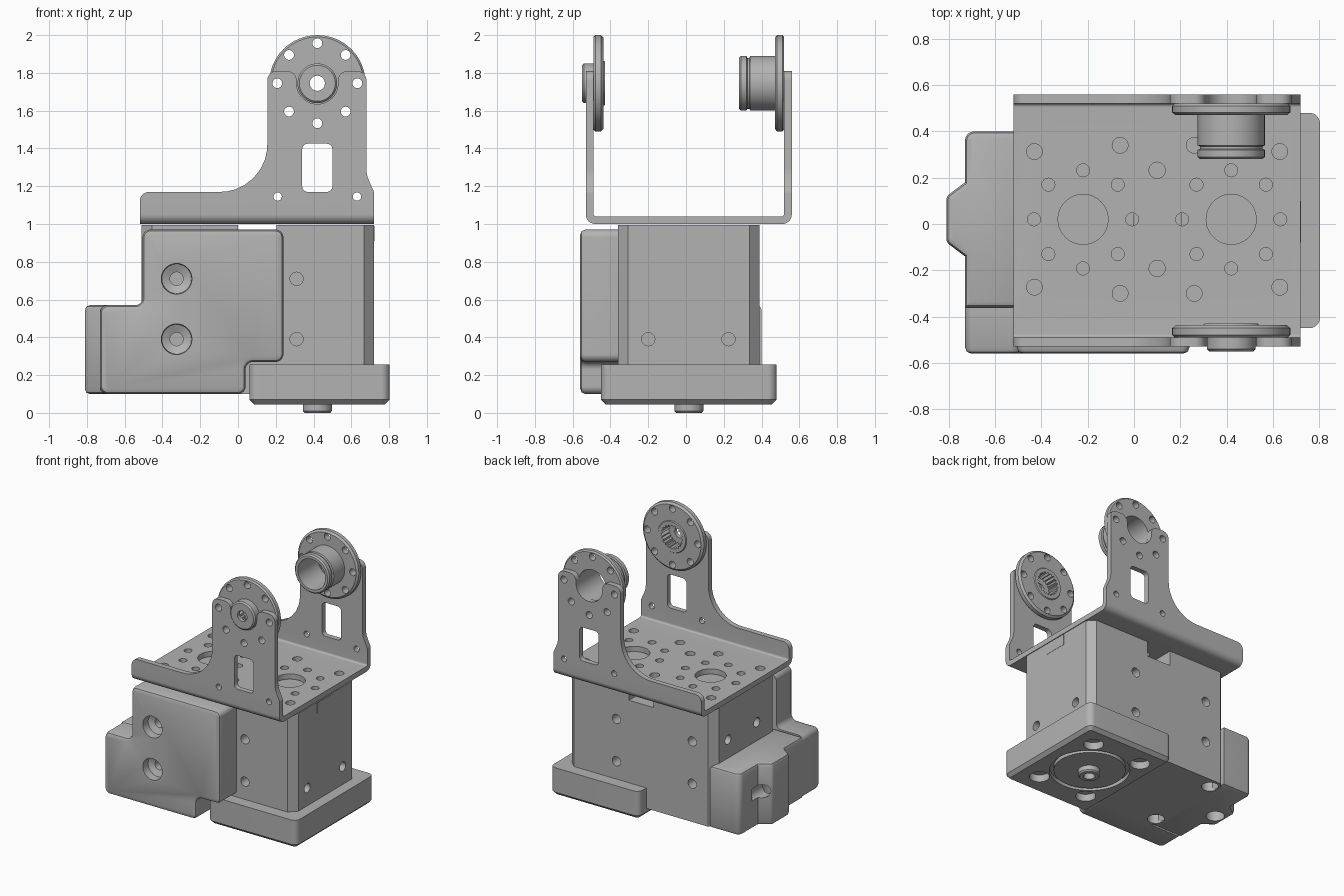
import bpy, bmesh, math
from mathutils import Vector

cube = bpy.data.objects.get("Cube")
if cube:
    bpy.data.objects.remove(cube)

grey = bpy.data.materials.new("mid grey")
grey.use_nodes = True
GREY = (0.45, 0.45, 0.45, 1)
grey.diffuse_color = GREY
grey.node_tree.nodes["Principled BSDF"].inputs["Base Color"].default_value = GREY
parts = []


def place(u, v, w, axis):
    return {"X": (w, u, v), "Y": (u, w, v), "Z": (u, v, w)}[axis]


def rounded(corners):
    """Fillet a polygon given as (u, v, radius)."""
    out = []
    for i, (u, v, r) in enumerate(corners):
        p = Vector((u, v))
        if r == 0:
            out.append(p)
            continue
        a = (Vector(corners[i - 1][:2]) - p).normalized()
        b = (Vector(corners[(i + 1) % len(corners)][:2]) - p).normalized()
        half = a.angle(b) / 2
        centre = p + (a + b).normalized() * r / math.sin(half)
        start = p + a * r / math.tan(half) - centre
        end = p + b * r / math.tan(half) - centre
        n = max(3, round(start.angle(end) / 0.2))
        for k in range(n + 1):
            out.append(centre + start.lerp(end, k / n).normalized() * r)
    return out


def box_corners(u0, v0, u1, v1, r=0):
    return [(u0, v0, r), (u1, v0, r), (u1, v1, r), (u0, v1, r)]


def prism(bm, pts, axis, lo, hi, bevel_ends=(), bevel=0, segments=1):
    ends = {w: [bm.verts.new(place(p[0], p[1], w, axis)) for p in pts] for w in (lo, hi)}
    caps = {w: bm.faces.new(vs) for w, vs in ends.items()}
    n = len(pts)
    sides = [bm.faces.new((ends[lo][i], ends[lo][(i + 1) % n],
                           ends[hi][(i + 1) % n], ends[hi][i])) for i in range(n)]
    bmesh.ops.recalc_face_normals(bm, faces=sides + list(caps.values()))
    edges = [e for w in bevel_ends for e in caps[w].edges]
    if edges:
        bmesh.ops.bevel(bm, geom=edges, offset=bevel, segments=segments,
                        profile=0.5, affect="EDGES", clamp_overlap=True)


def lathe(bm, profile, axis, u, v, closed=False, n=48):
    """Turn a profile of (radius, height) about an axis through (u, v)."""
    rings = []
    for r, h in profile:
        angles = [2 * math.pi * k / n for k in range(n)]
        rings.append([bm.verts.new(place(u + r * math.cos(t), v + r * math.sin(t), h, axis))
                      for t in angles])
    pairs = list(zip(rings, rings[1:]))
    if closed:
        pairs.append((rings[-1], rings[0]))
    faces = [bm.faces.new((a[k], a[(k + 1) % n], b[(k + 1) % n], b[k]))
             for a, b in pairs for k in range(n)]
    if not closed:
        faces += [bm.faces.new(rings[0]), bm.faces.new(rings[-1])]
    bmesh.ops.recalc_face_normals(bm, faces=faces)


def hole(bm, axis, u, v, r, lo, hi, n=24):
    lathe(bm, [(r, lo), (r, hi)], axis, u, v, n=n)


def finish(bm, name):
    mesh = bpy.data.meshes.new(name)
    bm.to_mesh(mesh)
    bm.free()
    mesh.materials.append(grey)
    ob = bpy.data.objects.new(name, mesh)
    bpy.context.collection.objects.link(ob)
    parts.append(ob)
    return ob


def combine(ob, tool, operation="DIFFERENCE"):
    cutter = finish(tool, "cutter")
    parts.remove(cutter)
    cutter.hide_render = True
    mod = ob.modifiers.new("cut", "BOOLEAN")
    mod.operation, mod.object, mod.solver = operation, cutter, "EXACT"
    bpy.context.view_layer.objects.active = ob
    bpy.ops.object.modifier_apply(modifier=mod.name)
    bpy.data.objects.remove(cutter)


def ring(u, v, r, count=8):
    return [(u + r * math.cos(2 * math.pi * k / count),
             v + r * math.sin(2 * math.pi * k / count)) for k in range(count)]


HX, HZ = 0.42, 1.745   # horn axis
MX, MY = 0.1, 0.02     # middle of the motor body

# Bracket: bent channel trimmed by the side silhouette
bm = bmesh.new()
prism(bm, rounded([(-0.53, 1.0, 0.05), (0.56, 1.0, 0.05), (0.56, 2, 0), (0.52, 2, 0),
                   (0.52, 1.04, 0.015), (-0.49, 1.04, 0.015), (-0.49, 2, 0), (-0.53, 2, 0)]),
      "X", -0.52, 0.72)
bracket = finish(bm, "bracket")
bm = bmesh.new()
prism(bm, rounded([(-0.53, 0.9, 0), (0.73, 0.9, 0), (0.72, 1.17, 0.05), (0.68, 1.26, 0.15),
                   (0.68, 1.81, 0.05), (0.53, 1.81, 0.05), (0.53, 1.635, 0.109),
                   (0.31, 1.635, 0.109), (0.31, 1.81, 0.05), (0.155, 1.81, 0.05),
                   (0.155, 1.17, 0.25), (-0.518, 1.17, 0.05)]), "Y", -0.7, 0.7)
combine(bracket, bm, "INTERSECT")
bm = bmesh.new()
prism(bm, rounded(box_corners(0.34, 1.17, 0.5, 1.425, 0.03)), "Y", -0.7, 0.7)
for x in (0.21, 0.63):
    hole(bm, "Y", x, 1.145, 0.022, -0.7, 0.7)
for x, z in ring(HX, HZ, 0.212):
    if z < HZ + 0.05:
        hole(bm, "Y", x, z, 0.026, -0.7, 0.7)
combine(bracket, bm)
bm = bmesh.new()
for cx in (-0.22, HX):
    hole(bm, "Z", cx, MY, 0.108, 0.9, 1.1, 48)
    for x, y in ring(cx, MY, 0.212):
        hole(bm, "Z", x, y, 0.028, 0.9, 1.1)
for sy in (-1, 1):
    hole(bm, "Z", MX, MY + sy * 0.212, 0.035, 0.9, 1.1)
    for sx in (-1, 1):
        hole(bm, "Z", MX + sx * 0.16, MY + sy * 0.32, 0.034, 0.9, 1.1)
        hole(bm, "Z", MX + sx * 0.53, MY + sy * 0.293, 0.034, 0.9, 1.1)
combine(bracket, bm)

# Front horn: disc with a small hub and a splined socket
bm = bmesh.new()
lathe(bm, [(0.04, -0.55), (0.095, -0.55), (0.105, -0.54), (0.105, -0.49), (0.245, -0.49),
           (0.255, -0.48), (0.255, -0.45), (0.24, -0.437), (0.12, -0.437), (0.115, -0.43),
           (0.04, -0.43)], "Y", HX, HZ, closed=True, n=64)
front_horn = finish(bm, "front_horn")
bm = bmesh.new()
for x, z in ring(HX, HZ, 0.212):
    hole(bm, "Y", x, z, 0.026, -0.6, -0.3)
teeth = ring(HX, HZ, 0.092, 40)
inner = ring(HX, HZ, 0.078, 40)
prism(bm, [inner[k] if k % 2 else teeth[k] for k in range(40)], "Y", -0.52, -0.3)
combine(front_horn, bm)

# Rear horn: disc with a hollow bearing sleeve
bm = bmesh.new()
lathe(bm, [(0.115, 0.28), (0.135, 0.28), (0.145, 0.29), (0.145, 0.32), (0.135, 0.325),
           (0.135, 0.335), (0.145, 0.34), (0.145, 0.47), (0.24, 0.47), (0.255, 0.482),
           (0.255, 0.51), (0.245, 0.52), (0.115, 0.52)], "Y", HX, HZ, closed=True, n=64)
rear_horn = finish(bm, "rear_horn")
bm = bmesh.new()
for x, z in ring(HX, HZ, 0.212):
    hole(bm, "Y", x, z, 0.026, 0.4, 0.6)
combine(rear_horn, bm)

# Motor body with chamfered corners, a cable channel and screw holes
bm = bmesh.new()
x0, x1, y0, y1, c = -0.51, 0.72, -0.36, 0.39, 0.054
prism(bm, [(x0 + c, y0), (x1 - c, y0), (x1, y0 + c), (x1, y1 - c),
           (x1 - c, y1), (x0 + c, y1), (x0, y1 - c), (x0, y0 + c)], "Z", 0.1, 0.995)
motor_body = finish(bm, "motor_body")
bm = bmesh.new()
prism(bm, box_corners(0, 0.88, 0.205, 1.1), "Y", -0.7, 0.7)
for x in (-0.325, 0.31):
    for z in (0.39, 0.71):
        hole(bm, "Y", x, z, 0.035, 0.3, 0.5)
        hole(bm, "Y", x, z, 0.035, -0.45, -0.28)
for y in (-0.2, 0.225):
    hole(bm, "X", y, 0.39, 0.035, 0.64, 0.8)
for y in (-0.12, 0.225):
    hole(bm, "X", y, 0.71, 0.035, -0.6, -0.43)
for y in (-0.275, 0.31):
    hole(bm, "Z", -0.43, y, 0.06, 0.05, 0.2)
combine(motor_body, bm)
bm = bmesh.new()
prism(bm, box_corners(-0.08, 0.91, 0.1, 0.99), "X", 0.6, 0.722)
finish(bm, "side_plate")

# Base block with recessed screws and a round groove
bm = bmesh.new()
prism(bm, rounded(box_corners(0.06, -0.45, 0.803, 0.48, 0.045)), "Z", 0.045, 0.255,
      (0.045,), 0.025)
base_block = finish(bm, "base_block")
bm = bmesh.new()
lathe(bm, [(0.25, 0.0), (0.28, 0.0), (0.28, 0.075), (0.25, 0.075)], "Z", HX, MY, closed=True)
for sx in (-1, 1):
    for sy in (-1, 1):
        hole(bm, "Z", HX + sx * 0.21, MY + sy * 0.293, 0.07, 0.0, 0.12)
combine(base_block, bm)
bm = bmesh.new()
lathe(bm, [(0.04, 0.0), (0.068, 0.0), (0.077, 0.01), (0.077, 0.06), (0.04, 0.06)],
      "Z", HX, 0.015, closed=True)
finish(bm, "output_shaft")

# Front cover with two countersunk screw wells
bm = bmesh.new()
prism(bm, rounded([(-0.73, 0.1, 0.04), (0.04, 0.1, 0.04), (0.04, 0.27, 0.04),
                   (0.24, 0.27, 0.04), (0.24, 0.97, 0.04), (-0.505, 0.97, 0.04),
                   (-0.505, 0.57, 0.04), (-0.73, 0.57, 0.04)]),
      "Y", -0.56, -0.36, (-0.56,), 0.027, 2)
front_cover = finish(bm, "front_cover")
bm = bmesh.new()
for z in (0.39, 0.71):
    lathe(bm, [(0.083, -0.6), (0.078, -0.5), (0.035, -0.48), (0.035, -0.4)], "Y", -0.325, z)
combine(front_cover, bm)

# Side housing with a bulge for the cable socket
bm = bmesh.new()
prism(bm, rounded([(-0.48, -0.36, 0), (-0.48, 0.4, 0), (-0.73, 0.4, 0.04), (-0.73, 0.18, 0),
                   (-0.81, 0.12, 0.03), (-0.81, -0.08, 0.03), (-0.73, -0.14, 0),
                   (-0.73, -0.36, 0)]), "Z", 0.1, 0.57, (0.1, 0.57), 0.025, 2)
side_housing = finish(bm, "side_housing")
bm = bmesh.new()
hole(bm, "Z", -0.72, MY, 0.065, 0.0, 0.4)
combine(side_housing, bm)
bm = bmesh.new()
hole(bm, "Y", -0.75, 0.36, 0.05, 0.03, 0.25)
combine(side_housing, bm)

# Shading
bpy.ops.object.select_all(action="DESELECT")
for ob in parts:
    ob.select_set(True)
bpy.context.view_layer.objects.active = bracket
bpy.ops.object.shade_smooth_by_angle(angle=math.radians(30))
